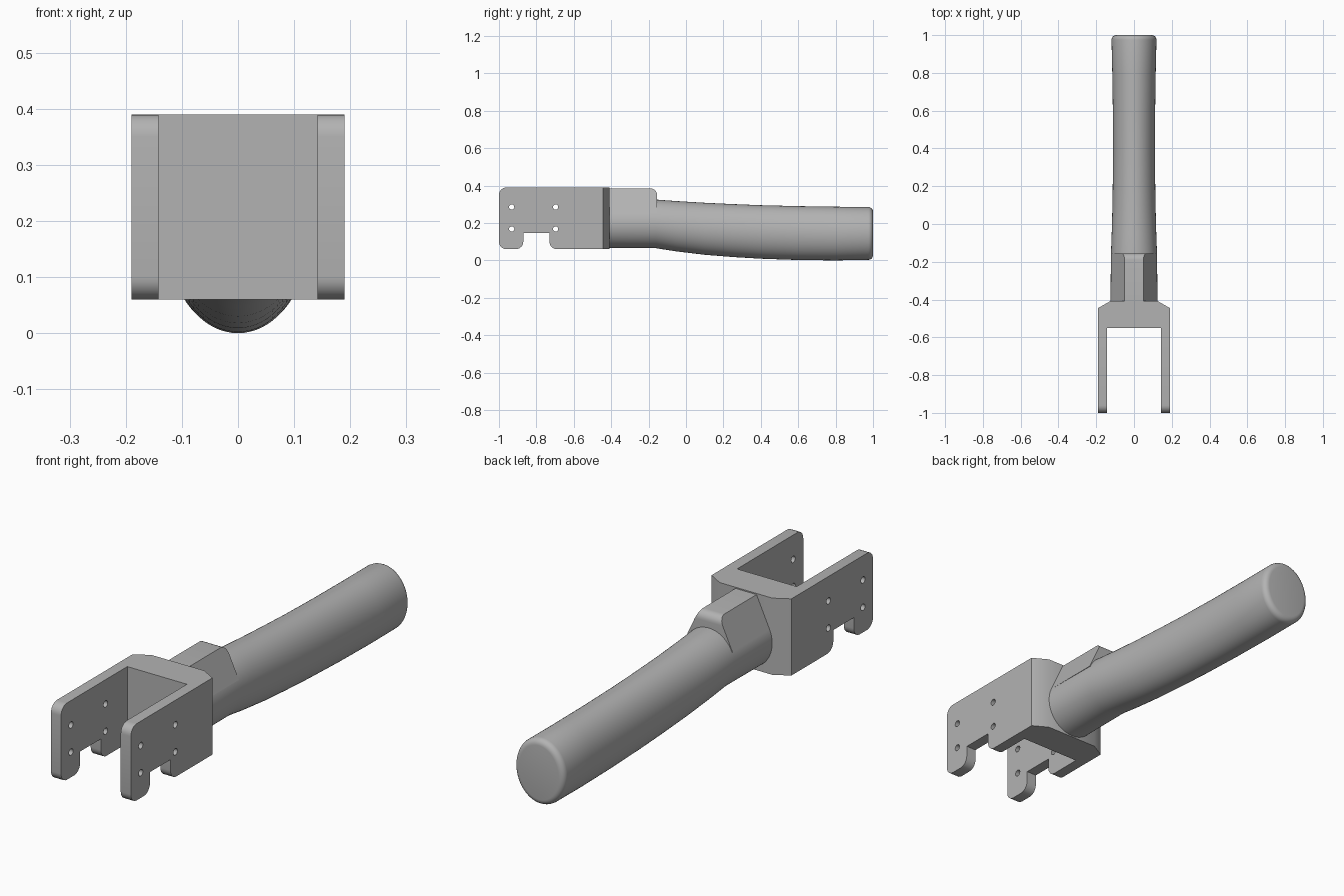
import bpy, bmesh
from math import sin, cos, pi
from mathutils import Matrix, Vector

cube = bpy.data.objects.get("Cube")
if cube:
    bpy.data.objects.remove(cube)

grey = bpy.data.materials.new("plain grey")
grey.use_nodes = True
COLOUR = (0.45, 0.45, 0.45, 1)
grey.diffuse_color = COLOUR
grey.node_tree.nodes["Principled BSDF"].inputs["Base Color"].default_value = COLOUR


def finish(name, bm):
    """Weld, orient and link a mesh, then smooth it with sharp edges kept."""
    bmesh.ops.remove_doubles(bm, verts=bm.verts, dist=1e-5)
    bmesh.ops.recalc_face_normals(bm, faces=bm.faces)
    mesh = bpy.data.meshes.new(name)
    bm.to_mesh(mesh)
    bm.free()
    mesh.materials.clear()
    mesh.materials.append(grey)
    obj = bpy.data.objects.new(name, mesh)
    bpy.context.collection.objects.link(obj)
    bpy.ops.object.select_all(action='DESELECT')
    obj.select_set(True)
    bpy.context.view_layer.objects.active = obj
    bpy.ops.object.shade_smooth_by_angle(angle=pi / 6)
    return obj


def loft(name, rings):
    """Skin a row of equal-sized point rings and cap both ends."""
    bm = bmesh.new()
    rows = [[bm.verts.new(p) for p in ring] for ring in rings]
    n = len(rows[0])
    for a, b in zip(rows, rows[1:]):
        for i in range(n):
            j = (i + 1) % n
            bm.faces.new((a[i], a[j], b[j], b[i]))
    bm.faces.new(rows[0])
    bm.faces.new(rows[-1])
    return finish(name, bm)


def rounded(corners, steps=6):
    """Outline from (u, v, radius) corners with right-angle fillets."""
    pts = []
    for i, (u, v, r) in enumerate(corners):
        c = Vector((u, v))
        if r == 0:
            pts.append(c)
            continue
        a = (Vector(corners[i - 1][:2]) - c).normalized() * r
        b = (Vector(corners[(i + 1) % len(corners)][:2]) - c).normalized() * r
        for k in range(steps + 1):
            t = k / steps * pi / 2
            pts.append(c + a * (1 - sin(t)) + b * (1 - cos(t)))
    return pts


def circle(u, v, r, n=20):
    return [Vector((u + r * cos(2 * pi * i / n), v + r * sin(2 * pi * i / n)))
            for i in range(n)]


# Fork prongs: notched plates with four bolt holes each
LOW, HIGH = 0.06, 0.39
outline = rounded([(-1, LOW, 0.04), (-0.87, LOW, 0.04), (-0.87, 0.147, 0),
                   (-0.73, 0.147, 0), (-0.73, LOW, 0.04), (-0.55, LOW, 0),
                   (-0.55, HIGH, 0), (-1, HIGH, 0.04)])
holes = [circle(y, z, 0.014) for y in (-0.932, -0.697) for z in (0.168, 0.285)]


def prong(name, x):
    curve = bpy.data.curves.new(name + "_outline", 'CURVE')
    curve.dimensions = '2D'
    curve.fill_mode = 'BOTH'
    curve.extrude = 0.024
    for loop in [outline] + holes:
        spline = curve.splines.new('POLY')
        spline.points.add(len(loop) - 1)
        for point, p in zip(spline.points, loop):
            point.co = (p.x, p.y, 0, 1)
        spline.use_cyclic_u = True
    temp = bpy.data.objects.new(name + "_outline", curve)
    bpy.context.collection.objects.link(temp)
    deps = bpy.context.evaluated_depsgraph_get()
    mesh = bpy.data.meshes.new_from_object(temp.evaluated_get(deps))
    bpy.data.objects.remove(temp)
    bm = bmesh.new()
    bm.from_mesh(mesh)
    bpy.data.meshes.remove(mesh)
    # Stand the flat outline up in the side plane
    stand = Matrix(((0, 0, 1, x), (1, 0, 0, 0), (0, 1, 0, 0), (0, 0, 0, 1)))
    bm.transform(stand)
    finish(name, bm)


prong("left_prong", 0.166)
prong("right_prong", -0.166)

# Yoke joining the prongs, chamfered towards the handle
half = [(0.19, -0.55), (0.19, -0.445), (0.125, -0.408)]
plan = half + [(-x, y) for x, y in reversed(half)]
loft("fork_yoke", [[(x, y, z) for x, y in plan] for z in (LOW, HIGH)])

# Handle: oval sections as (y, bottom, top, half width)
stations = [(-0.45, 0.065, 0.325, 0.125), (-0.16, 0.065, 0.325, 0.122),
            (-0.05, 0.048, 0.317, 0.118), (0.1, 0.03, 0.308, 0.114),
            (0.25, 0.018, 0.301, 0.112), (0.4, 0.009, 0.295, 0.111),
            (0.6, 0.002, 0.290, 0.112), (0.8, 0, 0.287, 0.115),
            (0.975, 0.003, 0.285, 0.119)]
y, low, top, wide = stations[-1]
R = 0.025
for k in range(1, 6):
    t = k / 5 * pi / 2
    inset = R * (1 - cos(t))
    stations.append((y + R * sin(t), low + inset, top - inset, wide - inset))

N = 64
loft("handle", [[(w * cos(2 * pi * i / N), y,
                  (a + b) / 2 + (b - a) / 2 * sin(2 * pi * i / N))
                 for i in range(N)] for y, a, b, w in stations])

# Tapered rib on top of the handle neck, rounded at its back edge
RIB_TOP, BASE, END, ROUND = 0.385, 0.25, -0.155, 0.035
rib = [(-0.45, RIB_TOP)]
for k in range(7):
    t = k / 6 * pi / 2
    rib.append((END - ROUND * (1 - sin(t)), RIB_TOP - ROUND * (1 - cos(t))))
rings = []
for y, z in rib:
    w = 0.05 + 0.063 * (RIB_TOP - z) / (RIB_TOP - BASE)
    rings.append([(-0.113, y, BASE), (0.113, y, BASE), (w, y, z), (-w, y, z)])
loft("neck_rib", rings)
